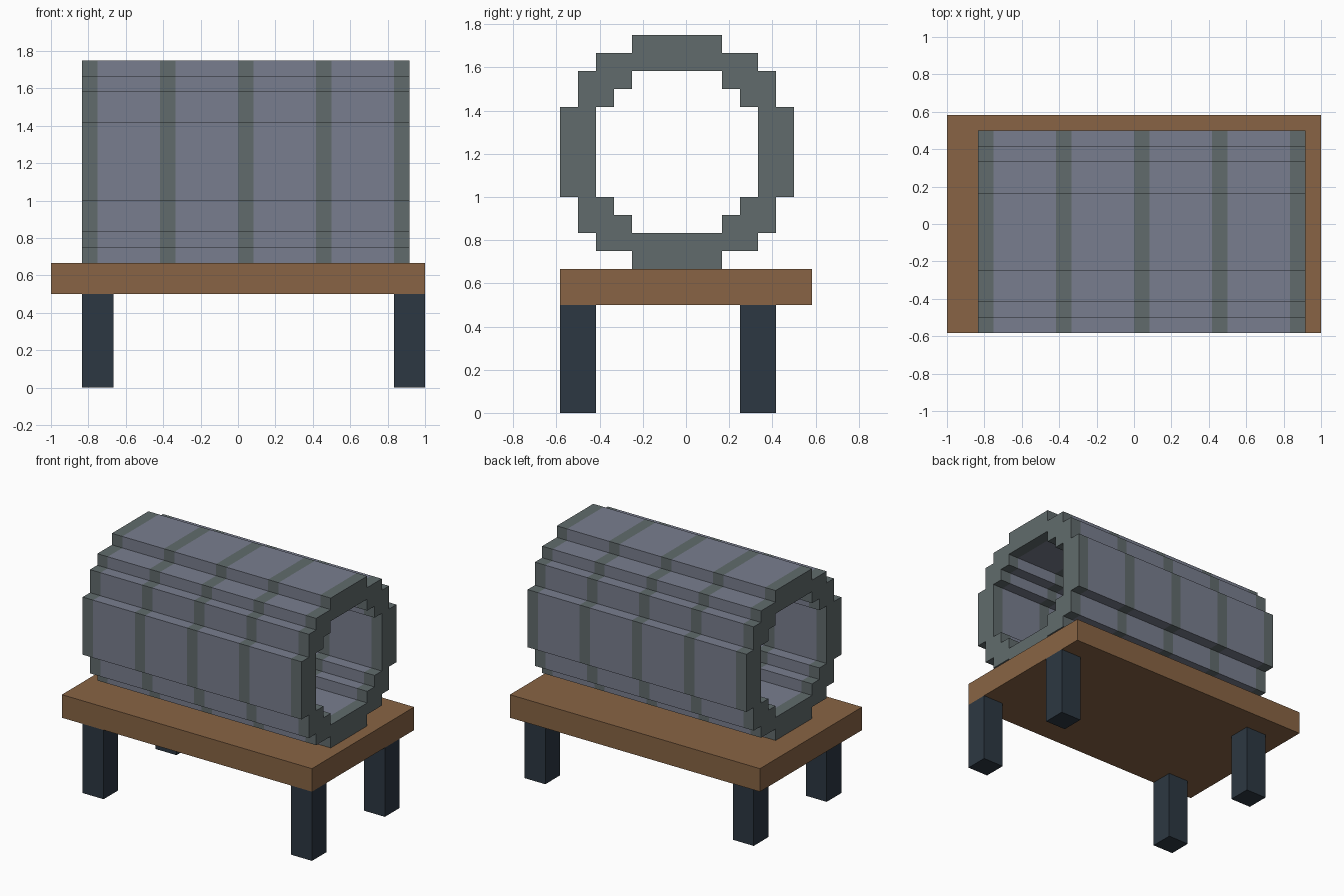
import bpy, bmesh

if "Cube" in bpy.data.objects:
    bpy.data.objects.remove(bpy.data.objects["Cube"])

U = 1 / 12  # voxel size the model is laid out on


def material(name, rgb):
    m = bpy.data.materials.new(name)
    m.diffuse_color = (*[(c / 255) ** 2.2 for c in rgb], 1)
    m.use_nodes = True
    m.node_tree.nodes["Principled BSDF"].inputs["Base Color"].default_value = m.diffuse_color
    return m


WOOD = material("brown wood", (135, 100, 70))
DARK = material("dark metal", (48, 58, 68))
PANEL = material("panel grey", (120, 125, 141))
BAND = material("band grey", (97, 107, 108))


def finish(name, bm, mats):
    bmesh.ops.recalc_face_normals(bm, faces=bm.faces)
    me = bpy.data.meshes.new(name)
    bm.to_mesh(me)
    bm.free()
    for m in mats:
        me.materials.append(m)
    ob = bpy.data.objects.new(name, me)
    bpy.context.collection.objects.link(ob)
    return ob


def box(name, lo, hi, mat):
    bm = bmesh.new()
    bmesh.ops.create_cube(bm, size=1)
    for v in bm.verts:
        v.co = [U * (a if c < 0 else b) for a, b, c in zip(lo, hi, v.co)]
    return finish(name, bm, [mat])


# Table top and legs
box("table_top", (-12, -7, 6), (12, 7, 8), WOOD)
for side, x in (("left", -10), ("right", 10)):
    for end, y in (("front", -7), ("back", 3)):
        box(f"{end}_{side}_leg", (x, y, 0), (x + 2, y + 2, 6), DARK)


# Stepped tube: quarter profiles mirrored into closed loops around its axis
def full_loop(q):
    loop = q + [(y, -z) for y, z in q[::-1]]
    loop += [(-y, z) for y, z in loop[::-1]]
    return [(y - 0.5, z + 14.5) for y, z in loop]


outer = full_loop([(2.5, 6.5), (2.5, 5.5), (4.5, 5.5), (4.5, 4.5),
                   (5.5, 4.5), (5.5, 2.5), (6.5, 2.5)])
inner = full_loop([(2.5, 4.5), (2.5, 3.5), (3.5, 3.5), (3.5, 2.5), (4.5, 2.5)])

# Bands (odd slots) and panels alternate along the length
stations = [-10, -9, -5, -4, 0, 1, 5, 6, 10, 11]
bm = bmesh.new()
cap_edges = ([], [])
for loop in (outer, inner):
    n = len(loop)
    rings = [[bm.verts.new((x * U, y * U, z * U)) for y, z in loop] for x in stations]
    for s, (a, b) in enumerate(zip(rings, rings[1:])):
        for i in range(n):
            j = (i + 1) % n
            f = bm.faces.new((a[i], a[j], b[j], b[i]))
            f.material_index = 1 - s % 2
    for edges, ring in zip(cap_edges, (rings[0], rings[-1])):
        edges += [bm.edges.get((ring[i], ring[(i + 1) % n])) for i in range(n)]

# Ring-shaped end faces
for edges in cap_edges:
    res = bmesh.ops.triangle_fill(bm, edges=edges, use_beauty=True)
    for g in res["geom"]:
        if isinstance(g, bmesh.types.BMFace):
            g.material_index = 1
finish("banded_tube", bm, [PANEL, BAND])
